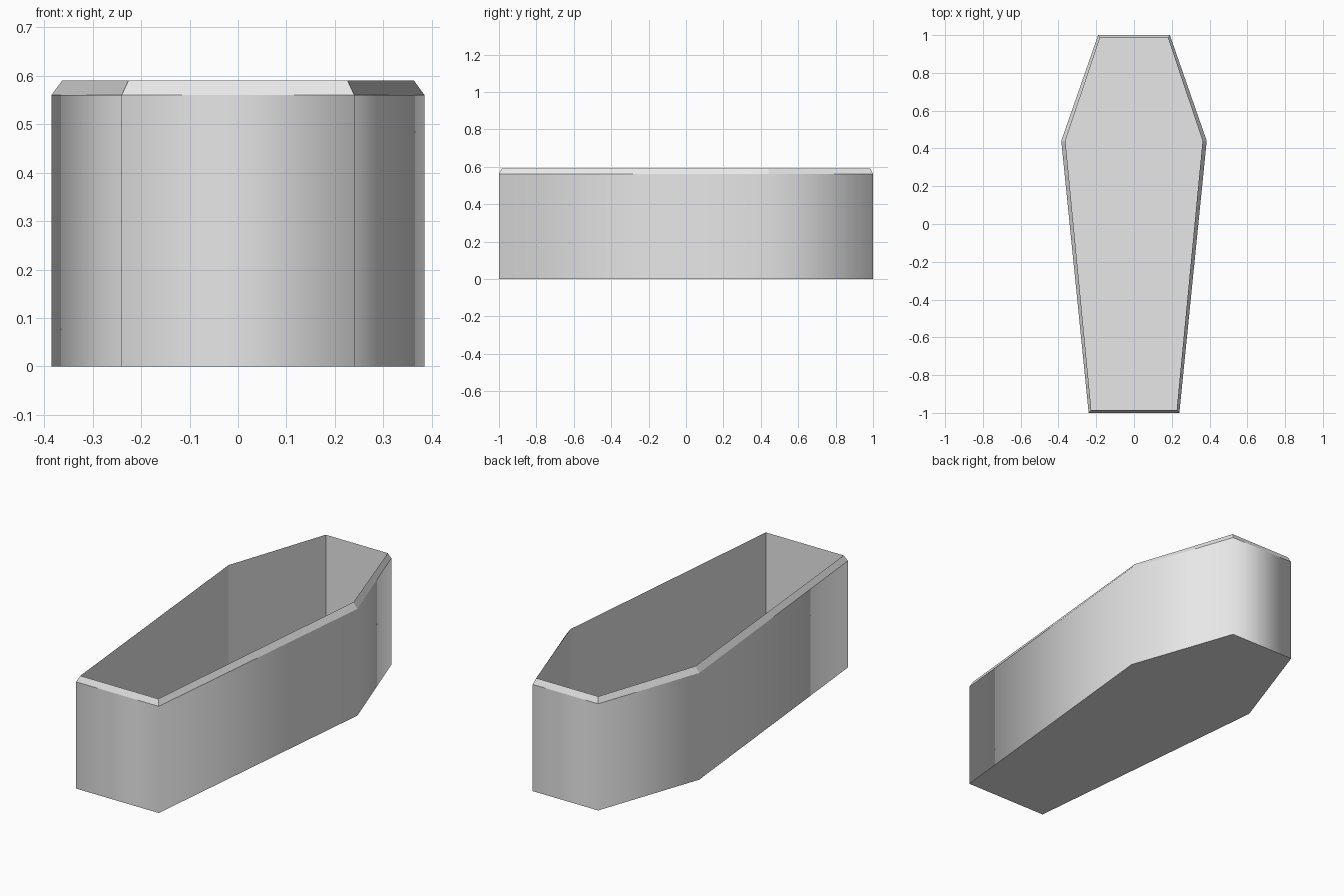
import bpy
import bmesh

cube = bpy.data.objects.get("Cube")
if cube:
    bpy.data.objects.remove(cube, do_unlink=True)

WALL_TOP, RIM_TOP, FLOOR = 0.56, 0.59, 0.02

# One flat grey for the whole box
grey = bpy.data.materials.new("plain_grey")
grey.use_nodes = True
colour = (0.8, 0.8, 0.8, 1)
grey.diffuse_color = colour
grey.node_tree.nodes["Principled BSDF"].inputs["Base Color"].default_value = colour


def outline(half):
    """Mirror the +x half outline into a full counter-clockwise ring."""
    return half + [(-x, y) for x, y in reversed(half)]


# Half outlines running foot, shoulder, head
outer = outline([(0.24, -1.0), (0.385, 0.44), (0.19, 1.0)])
inner = outline([(0.226, -0.985), (0.363, 0.44), (0.18, 0.985)])

bm = bmesh.new()


def ring(points, z):
    return [bm.verts.new((x, y, z)) for x, y in points]


def bridge(a, b, smooth=False):
    n = len(a)
    for i in range(n):
        j = (i + 1) % n
        bm.faces.new((a[i], a[j], b[j], b[i])).smooth = smooth


# Bottom, outer wall, sloped rim, inner wall and floor
base = ring(outer, 0)
shoulder = ring(outer, WALL_TOP)
rim = ring(inner, RIM_TOP)
floor = ring(inner, FLOOR)
bm.faces.new(base[::-1])
bridge(base, shoulder, smooth=True)
bridge(shoulder, rim)
bridge(rim, floor)
bm.faces.new(floor)

# Keep end corners and horizontal edges crisp, soften only the shoulders
for e in bm.edges:
    e.smooth = e.calc_face_angle(0) < 0.52

mesh = bpy.data.meshes.new("coffin_box")
bm.to_mesh(mesh)
bm.free()
mesh.materials.append(grey)
box = bpy.data.objects.new("coffin_box", mesh)
bpy.context.collection.objects.link(box)
